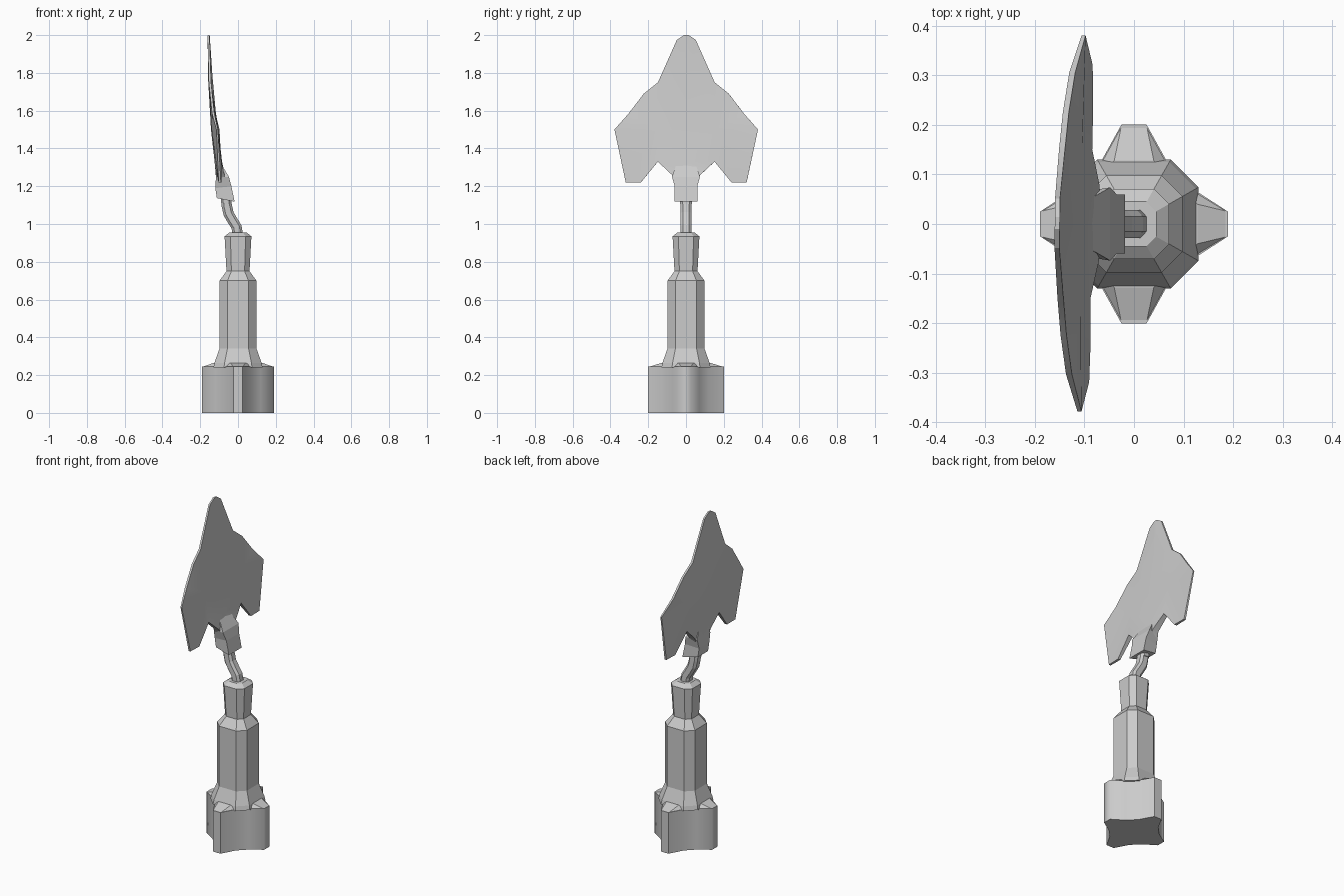
import bpy, bmesh, math

if "Cube" in bpy.data.objects:
    bpy.data.objects.remove(bpy.data.objects["Cube"])


def finish(name, bm, smooth=None):
    bmesh.ops.recalc_face_normals(bm, faces=bm.faces)
    me = bpy.data.meshes.new(name)
    bm.to_mesh(me)
    bm.free()
    ob = bpy.data.objects.new(name, me)
    bpy.context.collection.objects.link(ob)
    if smooth:
        bpy.ops.object.select_all(action='DESELECT')
        ob.select_set(True)
        bpy.context.view_layer.objects.active = ob
        bpy.ops.object.shade_smooth_by_angle(angle=math.radians(smooth))
    return ob


def loft(name, rings, smooth=None):
    bm = bmesh.new()
    loops = [[bm.verts.new(p) for p in r] for r in rings]
    n = len(loops[0])
    for a, b in zip(loops, loops[1:]):
        for i in range(n):
            j = (i + 1) % n
            bm.faces.new((a[i], a[j], b[j], b[i]))
    bm.faces.new(loops[0][::-1])
    bm.faces.new(loops[-1])
    return finish(name, bm, smooth)


def octagon(rx, ry, c, cx=0, z=0, tilt=0):
    """Chamfered box section; c is the share of the half width left flat."""
    pts = [(1, -c), (1, c), (c, 1), (-c, 1), (-1, c), (-1, -c), (-c, -1), (c, -1)]
    return [(cx + rx * x, ry * y, z + tilt * rx * x) for x, y in pts]


# Four-lobed foot
quarter = [(0.19, -0.025), (0.19, 0.025), (0.12, 0.07), (0.07, 0.12)]
foot = []
for k in range(4):
    a = k * math.pi / 2
    s = 1.06 if k % 2 else 1.0
    for x, y in quarter:
        x = x * s if x > 0.18 else x
        foot.append((x * math.cos(a) - y * math.sin(a), x * math.sin(a) + y * math.cos(a)))
loft("foot", [[(x, y, z) for x, y in foot] for z in (0, 0.245)], 60)

# Sloping tops of the four lobes
for k in range(4):
    a = k * math.pi / 2
    tip = 0.2 if k % 2 else 0.19
    rot = lambda x, y, z: (x * math.cos(a) - y * math.sin(a),
                           x * math.sin(a) + y * math.cos(a), z)
    low = [(tip, -0.025), (tip, 0.025), (0.1, 0.08), (0.1, -0.08)]
    high = [(0.128, -0.04), (0.128, 0.04), (0.1, 0.06), (0.1, -0.06)]
    loft("lobe_top", [[rot(x, y, 0.243) for x, y in low],
                      [rot(x, y, 0.265) for x, y in high]])

# Handle grip with neck
profile = [(0.24, 0.13), (0.265, 0.125), (0.34, 0.098), (0.70, 0.098),
           (0.75, 0.061), (0.935, 0.071), (0.955, 0.045)]
loft("grip", [octagon(r, r, 0.57, 0, z) for z, r in profile])

# Bent stem
path = [(0.0, 0.94), (-0.008, 0.985), (-0.03, 1.02), (-0.05, 1.055), (-0.06, 1.10), (-0.063, 1.14)]
loft("stem", [octagon(0.026, 0.028, 0.55, x, z, 0.35) for x, z in path])
loft("stem_collar", [octagon(0.028, 0.033, 0.55, -0.063, z, -0.15) for z in (1.108, 1.135)])


# Socket that joins stem and blade
def rect(x0, x1, hy, z0, z1, c=0.012):
    return [(x0, -hy + c, z0), (x0, hy - c, z0), (x1, hy, z1), (x1, -hy, z1)]


loft("socket", [rect(-0.112, -0.018, 0.06, 1.137, 1.118),
                rect(-0.120, -0.035, 0.06, 1.19, 1.20),
                rect(-0.117, -0.048, 0.074, 1.245, 1.25),
                rect(-0.115, -0.09, 0.05, 1.32, 1.32)])

# Blade half: (x, y, z, half thickness)
P = {
    'c0': (-0.155, 0, 2.0, .005), 'c2': (-0.147, 0, 1.78, .012),
    'c3': (-0.126, 0, 1.5, .017), 'c4': (-0.106, 0, 1.33, .018),
    'c5': (-0.094, 0, 1.24, .022), 't': (-0.155, 0.012, 2.0, .005),
    'e1': (-0.155, 0.05, 1.975, .005), 'm1': (-0.147, 0.15, 1.75, .006),
    'm2': (-0.122, 0.16, 1.5, .016), 'm3': (-0.1, 0.15, 1.33, .014),
    'n': (-0.09, 0.075, 1.26, .02), 'n2': (-0.09, 0.06, 1.23, .02),
    'a': (-0.14, 0.225, 1.69, .006), 'b': (-0.128, 0.305, 1.585, .006),
    'w': (-0.106, 0.38, 1.5, .004), 'd': (-0.093, 0.32, 1.22, .006),
    'e': (-0.093, 0.24, 1.22, .008),
}
faces = ["c0 t e1 c2", "c2 e1 m1", "c2 m1 m2 c3", "c3 m2 m3 c4", "c4 m3 n", "c4 n n2 c5",
         "m1 a m2", "a b m2", "m2 b w", "m2 w d", "m2 d e", "m2 e m3"]
rim = "c0 t e1 m1 a b w d e m3 n n2 c5".split()
bm = bmesh.new()
front = {k: bm.verts.new((x - t, y, z)) for k, (x, y, z, t) in P.items()}
back = {k: bm.verts.new((x + t, y, z)) for k, (x, y, z, t) in P.items()}
for f in faces:
    bm.faces.new([front[k] for k in f.split()])
    bm.faces.new([back[k] for k in f.split()][::-1])
for p, q in zip(rim, rim[1:]):
    bm.faces.new((front[p], back[p], back[q], front[q]))
# Mirror into the full blade
bmesh.ops.mirror(bm, geom=bm.verts[:] + bm.edges[:] + bm.faces[:], axis='Y', merge_dist=0.0005)
blade = finish("blade", bm, 30)
blade.rotation_euler.z = -0.011
